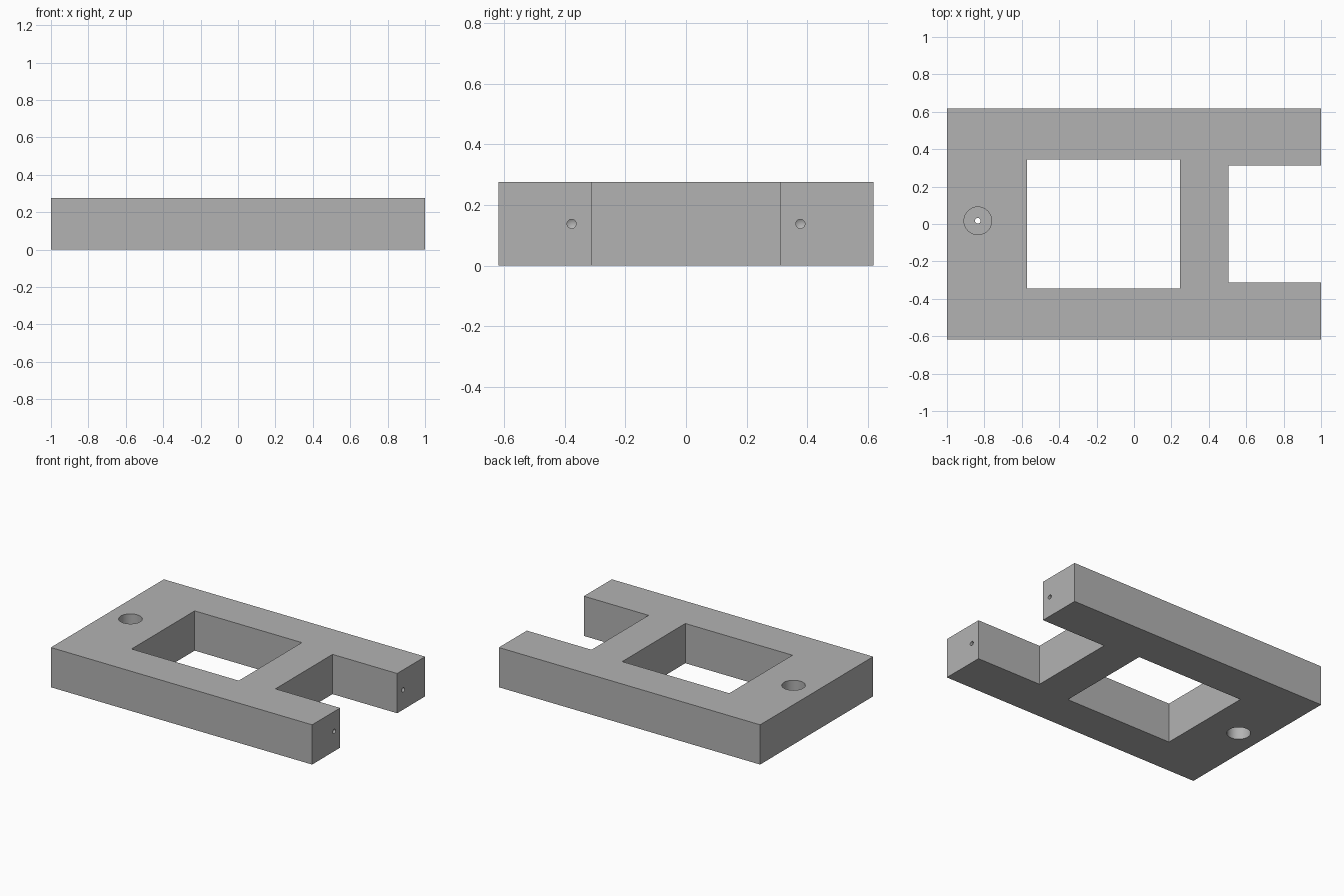
import bpy
from mathutils import Matrix, Vector
from math import pi

default = bpy.data.objects.get("Cube")
if default:
    bpy.data.objects.remove(default, do_unlink=True)

WIDTH, DEPTH, HEIGHT = 2.0, 1.235, 0.275
HOLE_X, HOLE_Y, PIN_R, BORE_R = -0.835, 0.017, 0.015, 0.074

grey = bpy.data.materials.new("plain grey")
grey.use_nodes = True
colour = (0.45, 0.45, 0.45, 1)
grey.diffuse_color = colour
grey.node_tree.nodes["Principled BSDF"].inputs["Base Color"].default_value = colour


def box(name, low, high):
    low, high = Vector(low), Vector(high)
    bpy.ops.mesh.primitive_cube_add(size=1, location=(low + high) / 2)
    ob = bpy.context.object
    ob.name = name
    ob.data.transform(Matrix.Diagonal((*(high - low), 1)))
    ob.data.materials.append(grey)
    return ob


def rod(name, radius, length, location, rotation=(0, 0, 0)):
    bpy.ops.mesh.primitive_cylinder_add(vertices=40, radius=radius, depth=length,
                                        location=location, rotation=rotation)
    ob = bpy.context.object
    ob.name = name
    ob.data.materials.append(grey)
    return ob


def cut(target, cutter):
    mod = target.modifiers.new(cutter.name, 'BOOLEAN')
    mod.operation, mod.solver, mod.object = 'DIFFERENCE', 'EXACT', cutter
    bpy.context.view_layer.objects.active = target
    bpy.ops.object.modifier_apply(modifier=mod.name)
    bpy.data.objects.remove(cutter, do_unlink=True)


# Main plate
frame = box("frame_plate", (-WIDTH / 2, -DEPTH / 2, 0), (WIDTH / 2, DEPTH / 2, HEIGHT))

# Rectangular window and the open slot between the two arms
cut(frame, box("window_cutter", (-0.573, -0.345, -0.1), (0.247, 0.345, 0.4)))
cut(frame, box("slot_cutter", (0.505, -0.312, -0.1), (1.1, 0.312, 0.4)))

# Counterbores above and below, joined by a thin through hole
for z in (0, HEIGHT):
    cut(frame, rod("counterbore_cutter", BORE_R, 0.22, (HOLE_X, HOLE_Y, z)))
cut(frame, rod("through_hole_cutter", PIN_R, 0.6, (HOLE_X, HOLE_Y, HEIGHT / 2)))

# Pin holes in the arm ends, with a drilled conical tip
for side in (-1, 1):
    drill = rod("pin_hole_cutter", PIN_R, 0.4, (1, side * 0.377, HEIGHT / 2), (0, pi / 2, 0))
    inner = [p for p in drill.data.polygons if len(p.vertices) > 4 and p.normal.z < 0][0]
    bpy.context.view_layer.objects.active = drill
    import bmesh
    bm = bmesh.new()
    bm.from_mesh(drill.data)
    bm.faces.ensure_lookup_table()
    tip = bmesh.ops.poke(bm, faces=[bm.faces[inner.index]])["verts"][0]
    tip.co.z -= PIN_R * 0.6
    bm.to_mesh(drill.data)
    bm.free()
    cut(frame, drill)

# Smooth bores, sharp corners
bpy.ops.object.select_all(action='DESELECT')
frame.select_set(True)
bpy.context.view_layer.objects.active = frame
bpy.ops.object.shade_smooth_by_angle(angle=pi / 6)
